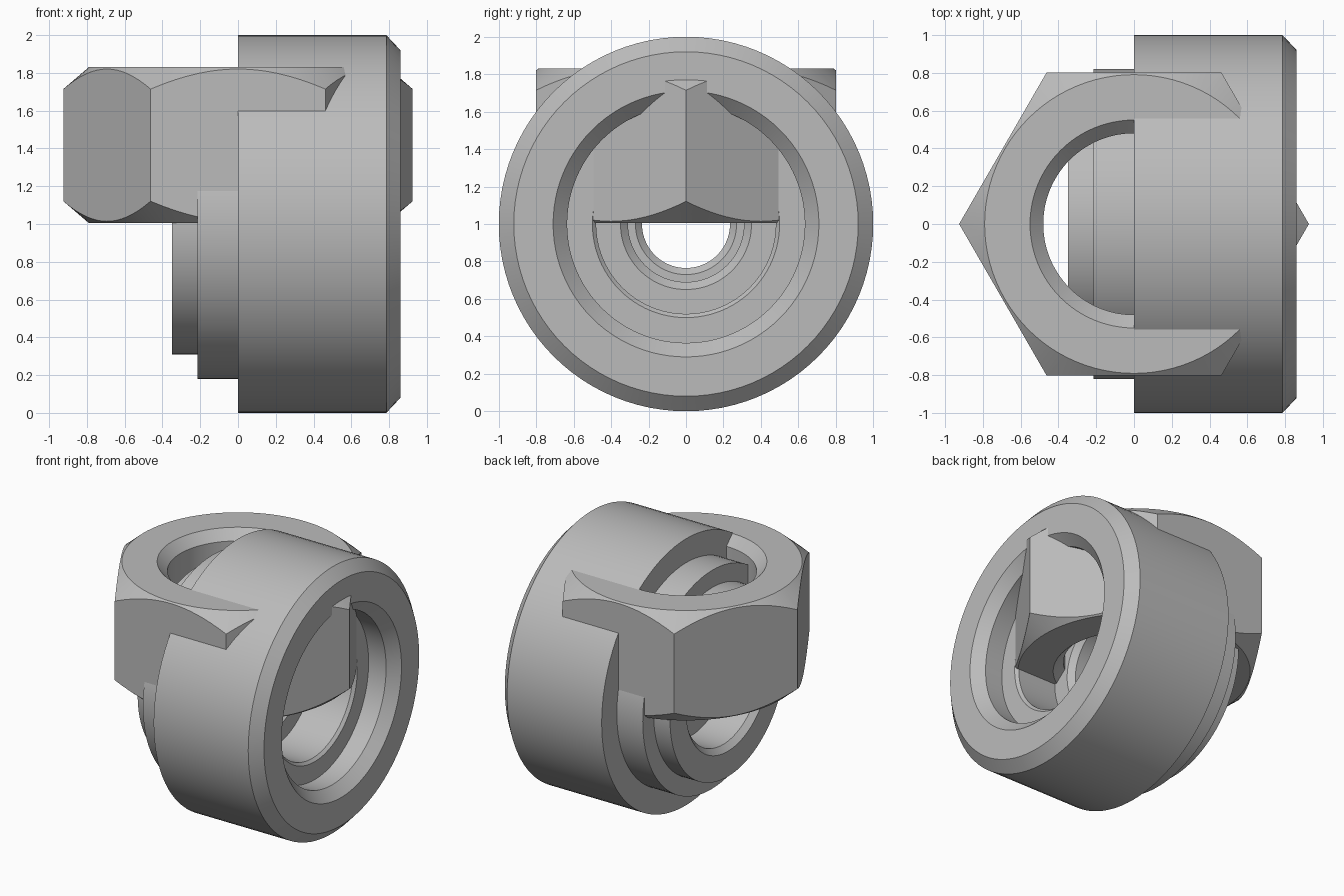
import bpy, bmesh, math
from mathutils import Matrix

old = bpy.data.objects.get("Cube")
if old:
    bpy.data.objects.remove(old, do_unlink=True)

steel = bpy.data.materials.new("plain_grey_steel")
steel.use_nodes = True
grey = (0.5, 0.5, 0.5, 1)
steel.diffuse_color = grey
steel.node_tree.nodes["Principled BSDF"].inputs["Base Color"].default_value = grey


def add_object(name, bm):
    bmesh.ops.recalc_face_normals(bm, faces=bm.faces)
    mesh = bpy.data.meshes.new(name)
    bm.to_mesh(mesh)
    bm.free()
    mesh.materials.append(steel)
    obj = bpy.data.objects.new(name, mesh)
    bpy.context.collection.objects.link(obj)
    return obj


def lathe(name, profile, matrix, sides=96):
    """Spin a closed (radius, height) outline around z, then place it."""
    bm = bmesh.new()
    rings = []
    for i in range(sides):
        a = math.tau * i / sides
        rings.append([bm.verts.new((r * math.cos(a), r * math.sin(a), h)) for r, h in profile])
    n = len(profile)
    for i in range(sides):
        a, b = rings[i], rings[(i + 1) % sides]
        for j in range(n):
            k = (j + 1) % n
            bm.faces.new((a[j], b[j], b[k], a[k]))
    bm.transform(matrix)
    return add_object(name, bm)


def smooth(obj):
    bpy.ops.object.select_all(action="DESELECT")
    obj.select_set(True)
    bpy.context.view_layer.objects.active = obj
    bpy.ops.object.shade_smooth_by_angle(angle=math.radians(25))


# Stepped collar lying along x, with a stepped bore
collar_profile = [
    (0.69, -0.35), (0.69, -0.215), (0.82, -0.215), (0.82, 0),
    (1.0, 0), (1.0, 0.785), (0.92, 0.86),
    (0.71, 0.86), (0.635, 0.785), (0.635, 0.64),
    (0.5, 0.64), (0.48, 0.62), (0.48, 0.3),
    (0.35, 0.3), (0.31, 0.26), (0.31, 0.1), (0.27, 0.1),
    (0.235, 0.065), (0.235, -0.05), (0.46, -0.05), (0.46, -0.31), (0.5, -0.35),
]
collar = lathe("stepped_collar", collar_profile,
               Matrix.Translation((0, 0, 1)) @ Matrix.Rotation(math.pi / 2, 4, "Y"))
smooth(collar)

# Hexagonal nut standing on the z axis, its corners pointing along x
bottom, top, corner = 1.005, 1.83, 0.925
middle = (bottom + top) / 2
bm = bmesh.new()
bmesh.ops.create_cone(bm, cap_ends=True, segments=6, radius1=corner, radius2=corner,
                      depth=top - bottom + 0.1,
                      matrix=Matrix.Translation((0, 0, middle)) @ Matrix.Rotation(math.pi / 6, 4, "Z"))
# Turn the prism so that one corner lies on the x axis
if not any(abs(v.co.y) < 0.001 for v in bm.verts):
    bm.transform(Matrix.Rotation(math.pi / 6, 4, "Z"))
nut = add_object("hex_nut", bm)

# Turned blank that gives the nut its corner chamfers and countersunk hole
half = (top - bottom) / 2
upper = [(1.0, half - 0.18), (0.79, half), (0.55, half), (0.48, half - 0.07)]
blank = lathe("nut_blank", upper + [(r, -h) for r, h in reversed(upper)],
              Matrix.Translation((0, 0, middle)))
blank.hide_render = True
cut = nut.modifiers.new("turned_shape", "BOOLEAN")
cut.operation = "INTERSECT"
cut.solver = "EXACT"
cut.object = blank
bpy.context.view_layer.objects.active = nut
bpy.ops.object.modifier_apply(modifier=cut.name)
bpy.data.objects.remove(blank, do_unlink=True)
smooth(nut)
